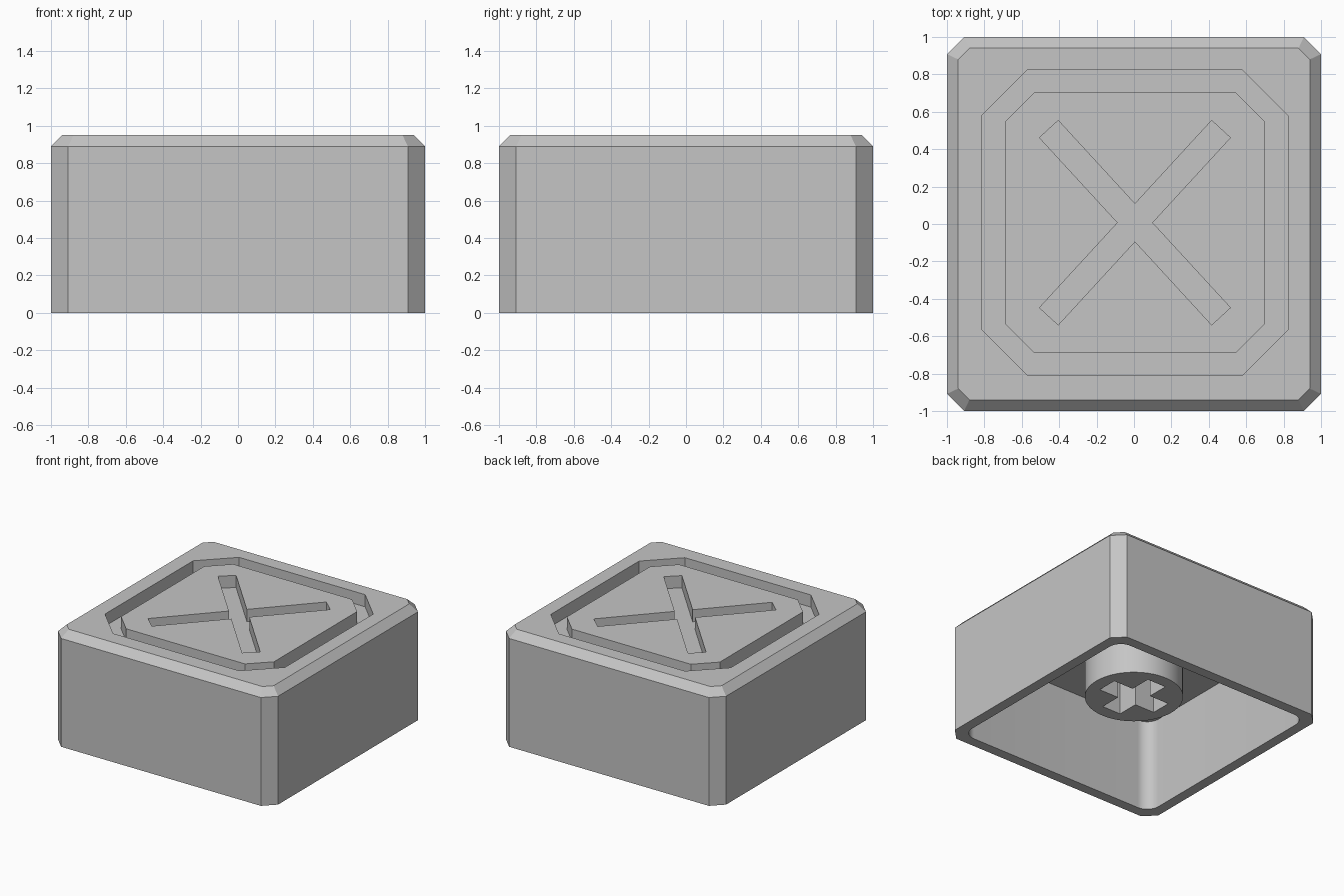
import bpy, bmesh, math

if "Cube" in bpy.data.objects:
    bpy.data.objects.remove(bpy.data.objects["Cube"])

grey = bpy.data.materials.new("light_grey")
grey.use_nodes = True
grey.diffuse_color = (0.56, 0.56, 0.56, 1)
grey.node_tree.nodes["Principled BSDF"].inputs["Base Color"].default_value = grey.diffuse_color


def rounded_square(half, corner, steps=1):
    """Outline of a square; one step chamfers the corners, more round them."""
    pts = []
    for quarter in range(4):
        cx = (half - corner) * (1 if quarter in (0, 3) else -1)
        cy = (half - corner) * (1 if quarter in (0, 1) else -1)
        for i in range(steps + 1):
            a = math.pi / 2 * (quarter + i / steps)
            pts.append((cx + corner * math.cos(a), cy + corner * math.sin(a)))
    return pts


def bar(length, width, angle):
    """Outline of a rectangle turned about its middle."""
    c, s = math.cos(angle), math.sin(angle)
    corners = [(length / 2 * i, width / 2 * j) for i, j in ((1, 1), (-1, 1), (-1, -1), (1, -1))]
    return [(x * c - y * s, x * s + y * c) for x, y in corners]


def circle(radius, sides):
    return [(radius * math.cos(2 * math.pi * i / sides),
             radius * math.sin(2 * math.pi * i / sides)) for i in range(sides)]


def loft(name, layers, shift=(0, 0)):
    """Closed solid through (outline, height) layers."""
    bm = bmesh.new()
    rings = [[bm.verts.new((x + shift[0], y + shift[1], z)) for x, y in pts] for pts, z in layers]
    for low, high in zip(rings, rings[1:]):
        for i in range(len(low)):
            j = (i + 1) % len(low)
            bm.faces.new((low[i], low[j], high[j], high[i]))
    bm.faces.new(rings[0][::-1])
    bm.faces.new(rings[-1])
    bmesh.ops.recalc_face_normals(bm, faces=bm.faces)
    mesh = bpy.data.meshes.new(name)
    bm.to_mesh(mesh)
    bm.free()
    mesh.materials.append(grey)
    obj = bpy.data.objects.new(name, mesh)
    bpy.context.collection.objects.link(obj)
    return obj


def cut(target, cutter):
    """Subtract the cutter, bake the result and discard the cutter."""
    mod = target.modifiers.new("cut", 'BOOLEAN')
    mod.operation = 'DIFFERENCE'
    mod.solver = 'EXACT'
    mod.object = cutter
    bpy.context.view_layer.update()
    graph = bpy.context.evaluated_depsgraph_get()
    mesh = bpy.data.meshes.new_from_object(target.evaluated_get(graph))
    target.modifiers.clear()
    target.data = mesh
    bpy.data.objects.remove(cutter)


def prism(name, pts, low, high, shift=(0, 0)):
    return loft(name, [(pts, low), (pts, high)], shift)


def smooth(obj):
    bpy.ops.object.select_all(action='DESELECT')
    obj.select_set(True)
    bpy.context.view_layer.objects.active = obj
    bpy.ops.object.shade_smooth_by_angle(angle=math.radians(25))


TOP = 0.95
GROOVE = TOP - 0.10      # floor of the engraved lines
ROOF = 0.76              # ceiling of the hollow
MID = (0.005, 0.007)     # middle of the engraving

# Cap shell: chamfered block, hollow from below
cap = loft("cap_shell", [(rounded_square(1, 0.092), 0),
                         (rounded_square(1, 0.092), 0.89),
                         (rounded_square(0.94, 0.06), TOP)])
cut(cap, prism("hollow", rounded_square(0.915, 0.11, 12), -0.2, ROOF))

# Engraved octagonal border
border = prism("border_cutter", rounded_square(0.818, 0.245), GROOVE, 1.1, MID)
cut(border, prism("island", rounded_square(0.695, 0.155), 0.5, 1.3, MID))
cut(cap, border)

# Engraved diagonal cross
for side in (1, -1):
    cut(cap, prism("diagonal_cutter", bar(1.36, 0.136, side * math.radians(47.4)), GROOVE, 1.1, MID))

# Mounting stem with a cross-shaped socket
stem = prism("mounting_stem", circle(0.37, 64), 0.26, ROOF + 0.02)
for angle in (0, math.pi / 2):
    cut(stem, prism("socket_cutter", bar(0.53, 0.17, angle), 0, 1, (0, 0)))

for part in (cap, stem):
    smooth(part)
